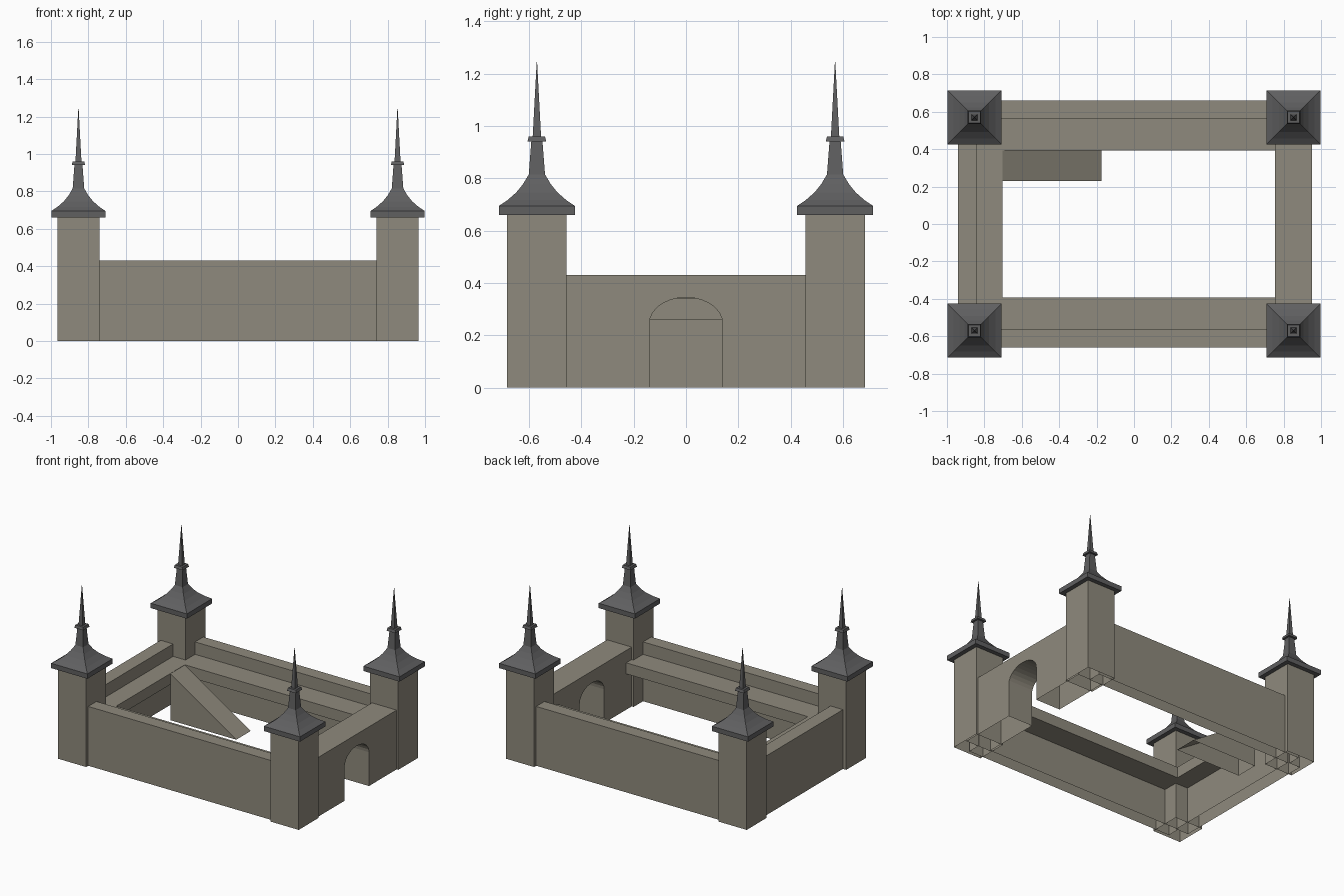
import bpy, bmesh, math
from mathutils import Vector

if "Cube" in bpy.data.objects:
    bpy.data.objects.remove(bpy.data.objects["Cube"])


def material(name, rgb):
    m = bpy.data.materials.new(name)
    m.diffuse_color = (*rgb, 1)
    m.use_nodes = True
    m.node_tree.nodes["Principled BSDF"].inputs["Base Color"].default_value = m.diffuse_color
    return m


STONE = material("warm grey stone", (0.275, 0.255, 0.205))
SLATE = material("dark slate", (0.115, 0.115, 0.118))


def finish(bm, name, mat, open_bottom=False):
    bmesh.ops.recalc_face_normals(bm, faces=bm.faces)
    if open_bottom:  # pieces standing on the ground are hollow underneath
        low = [f for f in bm.faces if all(abs(v.co.z) < 1e-5 for v in f.verts)]
        bmesh.ops.delete(bm, geom=low, context='FACES')
    me = bpy.data.meshes.new(name)
    bm.to_mesh(me)
    bm.free()
    me.materials.append(mat)
    ob = bpy.data.objects.new(name, me)
    bpy.context.collection.objects.link(ob)
    return ob


def prism(name, pts, offset, mat, open_bottom=False):
    """Extrude a flat outline by an offset vector."""
    bm = bmesh.new()
    face = bm.faces.new([bm.verts.new(p) for p in pts])
    ext = bmesh.ops.extrude_face_region(bm, geom=[face], use_keep_orig=True)
    moved = [g for g in ext["geom"] if isinstance(g, bmesh.types.BMVert)]
    bmesh.ops.translate(bm, verts=moved, vec=Vector(offset))
    return finish(bm, name, mat, open_bottom)


def box(name, x, y, z, mat, open_bottom=False):
    pts = [(x[0], y[0], z[0]), (x[1], y[0], z[0]), (x[1], y[1], z[0]), (x[0], y[1], z[0])]
    return prism(name, pts, (0, 0, z[1] - z[0]), mat, open_bottom)


def spire(name, cx, cy, profile, mat):
    """Square rings stacked along a (half width, height) profile."""
    bm = bmesh.new()
    rings = [[bm.verts.new((cx + sx * h, cy + sy * h, z))
              for sx, sy in ((-1, -1), (1, -1), (1, 1), (-1, 1))] for h, z in profile]
    for a, b in zip(rings, rings[1:]):
        for i in range(4):
            j = (i + 1) % 4
            bm.faces.new((a[i], a[j], b[j], b[i]))
    bm.faces.new(rings[0])
    bm.faces.new(rings[-1])
    return finish(bm, name, mat)


TX, TY = 0.853, 0.57          # tower centres
WALL_TOP, DECK = 0.43, (0.26, 0.34)
ROOF = [(0.145, 0.66), (0.145, 0.695), (0.112, 0.717), (0.079, 0.746), (0.053, 0.778),
        (0.031, 0.815), (0.0215, 0.94), (0.036, 0.94), (0.031, 0.96), (0.016, 0.96),
        (0.0008, 1.245)]

# Corner towers with flared spire roofs
for sx in (-1, 1):
    for sy in (-1, 1):
        tag = ("left" if sx < 0 else "right") + ("_front" if sy < 0 else "_back")
        cx, cy = sx * TX, sy * TY
        box("tower_" + tag, (cx - 0.113, cx + 0.113), (cy - 0.114, cy + 0.114),
            (0, 0.66), STONE, True)
        spire("spire_" + tag, cx, cy, ROOF, SLATE)

# Long walls, each with an overhanging walkway on the inside
for sy, tag in ((-1, "front"), (1, "back")):
    ya, yb, yc = sorted((sy * 0.66, sy * 0.565))[0], sorted((sy * 0.66, sy * 0.565))[1], sy * 0.393
    box(tag + "_wall", (-0.853, 0.853), (ya, yb), (0, WALL_TOP), STONE, True)
    box(tag + "_walkway", (-0.84, 0.76), sorted((sy * 0.565, yc)), DECK, STONE)

# Rear short wall and its walkway
box("left_wall", (-0.94, -0.84), (-0.57, 0.57), (0, WALL_TOP), STONE, True)
box("left_walkway", (-0.84, -0.702), (-0.393, 0.393), DECK, STONE)

# Thick gate wall with an arched passage
arch = [(0.14 * math.cos(math.pi * i / 14), 0.245 + 0.1 * math.sin(math.pi * i / 14))
        for i in range(15)]
outline = [(-0.57, 0), (-0.57, WALL_TOP), (0.57, WALL_TOP), (0.57, 0), (0.14, 0)]
outline += arch + [(-0.14, 0)]
prism("gate_wall", [(0.755, y, z) for y, z in outline], (0.198, 0, 0), STONE, True)

# Ramp up to the walkway
prism("ramp", [(-0.702, 0.23, 0), (-0.175, 0.23, 0), (-0.702, 0.23, 0.338)],
      (0, 0.165, 0), STONE, True)
